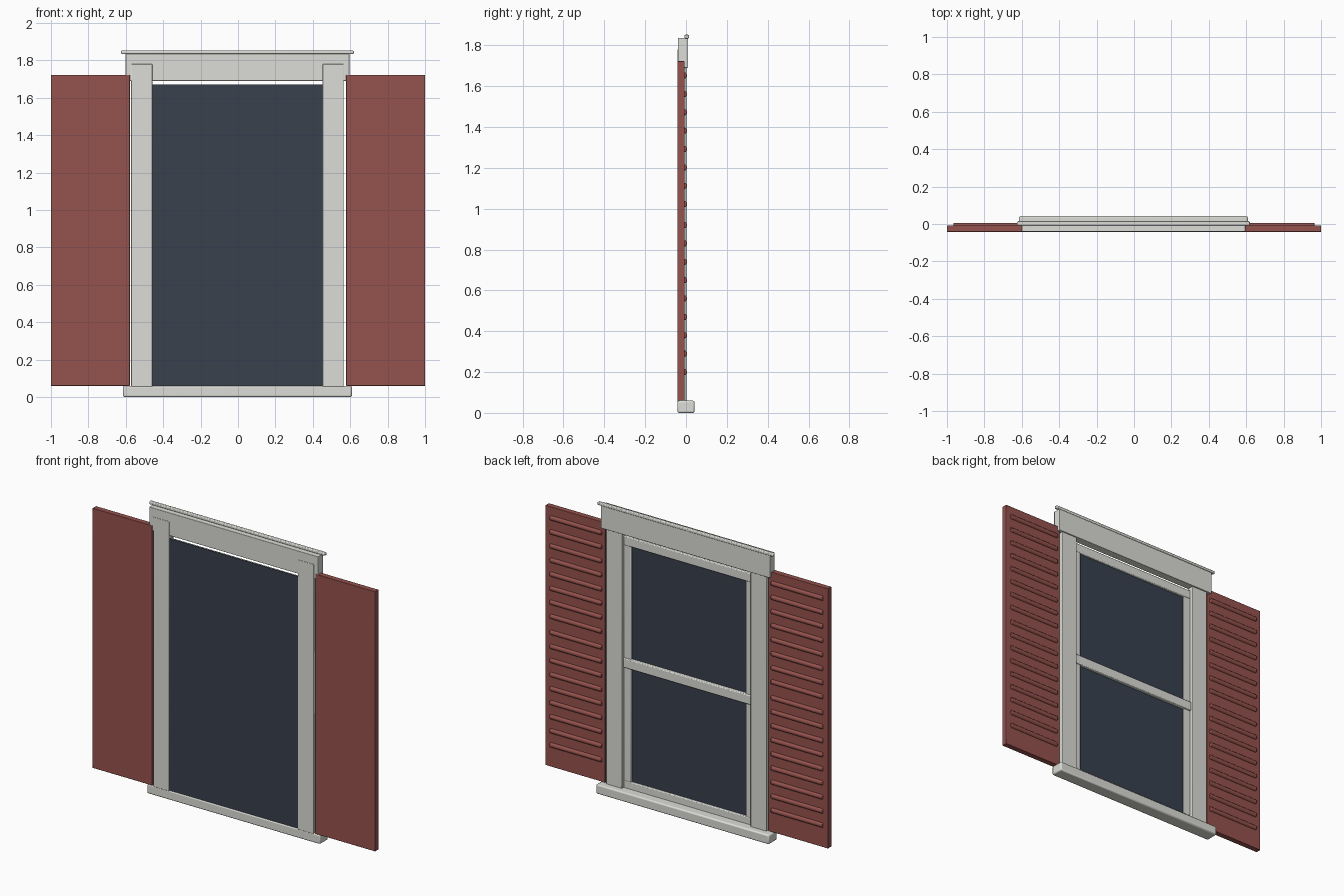
import bpy
import math

cube = bpy.data.objects.get("Cube")
if cube:
    bpy.data.objects.remove(cube, do_unlink=True)


def material(name, rgb):
    m = bpy.data.materials.new(name)
    m.use_nodes = True
    m.diffuse_color = (*rgb, 1)
    bsdf = m.node_tree.nodes["Principled BSDF"]
    bsdf.inputs["Base Color"].default_value = (*rgb, 1)
    bsdf.inputs["Roughness"].default_value = 0.6
    return m


trim = material("off_white_trim", (0.72, 0.72, 0.68))
red = material("brick_red", (0.30, 0.085, 0.075))
pane = material("dark_glass", (0.04, 0.052, 0.075))


def finish(ob, name, mat, bevel=0.0):
    ob.name = name
    ob.data.materials.append(mat)
    bpy.ops.object.transform_apply(location=False, rotation=True, scale=True)
    if bevel:
        mod = ob.modifiers.new("soft_edges", "BEVEL")
        mod.width = bevel
        mod.segments = 2
    bpy.ops.object.shade_smooth_by_angle(angle=math.radians(35))
    return ob


def box(name, mat, x, y, z, bevel=0.0):
    """Box from (low, high) ranges on each axis."""
    spans = (x, y, z)
    bpy.ops.mesh.primitive_cube_add(size=1, location=[(a + b) / 2 for a, b in spans])
    ob = bpy.context.object
    ob.scale = [abs(b - a) for a, b in spans]
    return finish(ob, name, mat, bevel)


def slat(name, x, y, z, radius):
    """Round horizontal louvre with softened ends."""
    bpy.ops.mesh.primitive_cylinder_add(
        vertices=12, radius=radius, depth=abs(x[1] - x[0]),
        location=((x[0] + x[1]) / 2, y, z), rotation=(0, math.pi / 2, 0))
    return finish(bpy.context.object, name, red, 0.005)


MID = -0.003   # centre of the window frame
FRONT = -0.042


def span(half):
    return (MID - half, MID + half)


# Sill, head and head moulding
box("sill", trim, span(0.612), (FRONT, 0.042), (0, 0.06), 0.008)
box("head_board", trim, span(0.598), (-0.040, 0.010), (1.69, 1.836), 0.002)
box("head_moulding", trim, span(0.622), (-0.008, 0.015), (1.834, 1.852), 0.005)

# Glass and sash rails
box("glass", pane, span(0.46), (-0.037, -0.031), (0.055, 1.67))
for name, low, high, back in (("bottom_rail", 0.055, 0.105, -0.016),
                              ("meeting_rail", 0.83, 0.89, -0.008),
                              ("top_rail", 1.61, 1.668, -0.016)):
    box(name, trim, span(0.455), (-0.034, back), (low, high), 0.005)

# Side parts, one set for each side
for side, s in (("left", 1), ("right", -1)):
    box(side + "_post", trim, (MID + s * 0.455, MID + s * 0.568),
        (FRONT, 0.002), (0.055, 1.78), 0.003)
    box(side + "_sash_stile", trim, (MID + s * 0.408, MID + s * 0.456),
        (-0.034, -0.018), (0.055, 1.668), 0.004)
    box(side + "_shutter", red, (s * 0.578, s), (FRONT, -0.007), (0.06, 1.722), 0.002)
    # Louvres in a lower and an upper group
    for group, start, count in (("lower", 0.20, 9), ("upper", 1.022, 8)):
        for i in range(count):
            slat(f"{side}_{group}_slat_{i + 1}", (s * 0.60, s * 0.965),
                 -0.010, start + i * 0.09, 0.016)
